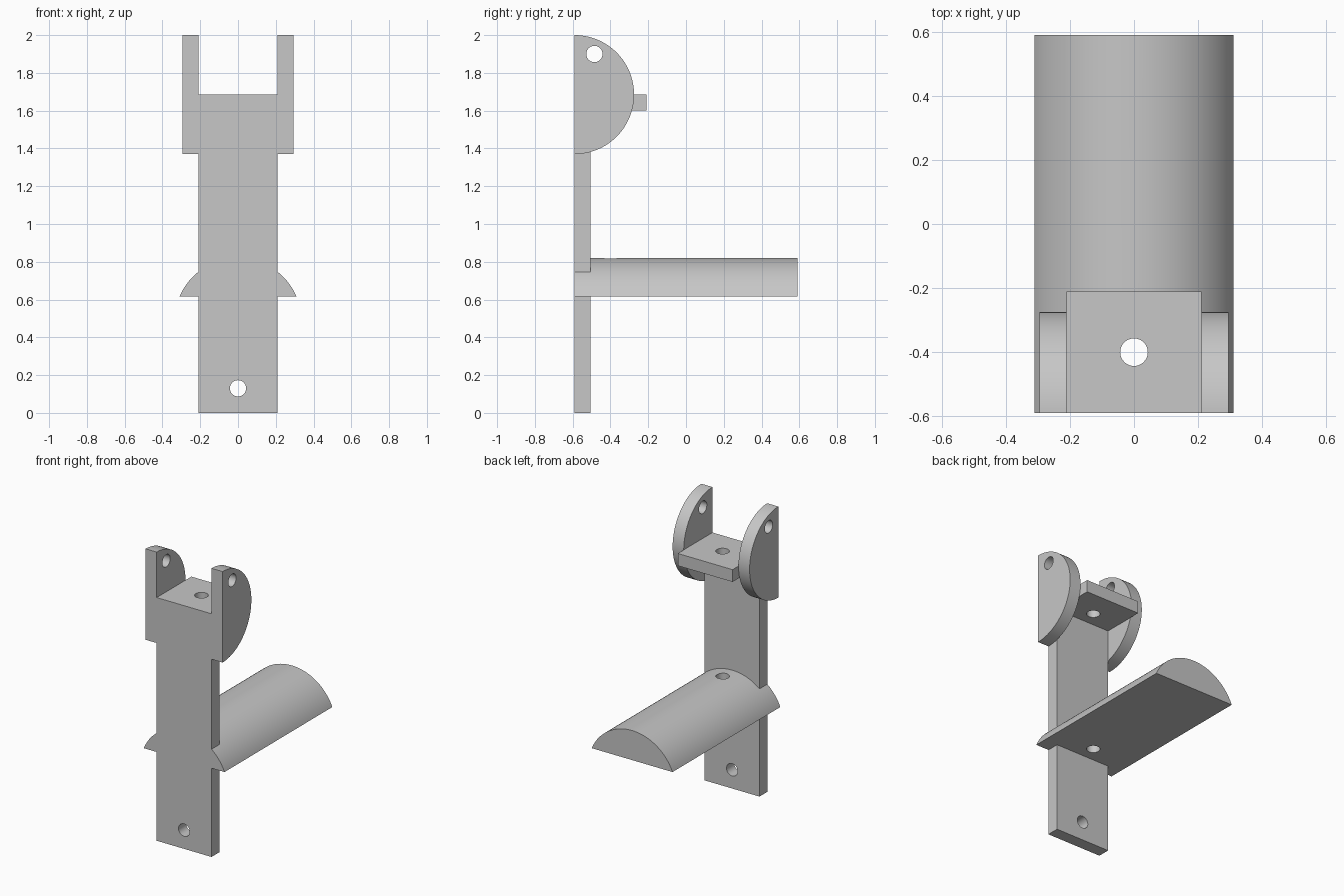
import bpy, bmesh, math
from mathutils import Vector

cube = bpy.data.objects.get("Cube")
if cube:
    bpy.data.objects.remove(cube, do_unlink=True)

grey = bpy.data.materials.new("light grey")
grey.use_nodes = True
colour = (0.57, 0.57, 0.57, 1)
grey.diffuse_color = colour
grey.node_tree.nodes["Principled BSDF"].inputs["Base Color"].default_value = colour

FRONT, BACK = -0.59, 0.59      # overall depth
THICK = 0.085                  # plate thickness
HALF = 0.21                    # half width of the upright
SHELF = 1.685                  # top of the upright and shelf
HOLE = 0.043                   # pin hole radius


def prism(name, points, depth):
    """Extrude a closed outline of 3D points along a vector."""
    bm = bmesh.new()
    face = bm.faces.new([bm.verts.new(p) for p in points])
    ext = bmesh.ops.extrude_face_region(bm, geom=[face])
    moved = [g for g in ext["geom"] if isinstance(g, bmesh.types.BMVert)]
    bmesh.ops.translate(bm, verts=moved, vec=Vector(depth))
    bmesh.ops.recalc_face_normals(bm, faces=bm.faces)
    mesh = bpy.data.meshes.new(name)
    bm.to_mesh(mesh)
    bm.free()
    mesh.materials.append(grey)
    obj = bpy.data.objects.new(name, mesh)
    bpy.context.collection.objects.link(obj)
    return obj


def block(name, x, y, z):
    outline = [(x[0], y[0], z[0]), (x[1], y[0], z[0]),
               (x[1], y[1], z[0]), (x[0], y[1], z[0])]
    return prism(name, outline, (0, 0, z[1] - z[0]))


def arc(radius, start, end, steps=64):
    """Points of a circular arc as (horizontal, vertical) pairs."""
    angles = [start + (end - start) * i / steps for i in range(steps + 1)]
    return [(radius * math.cos(a), radius * math.sin(a)) for a in angles]


def activate(obj):
    bpy.ops.object.select_all(action="DESELECT")
    obj.select_set(True)
    bpy.context.view_layer.objects.active = obj


def cut(obj, cutter):
    mod = obj.modifiers.new("cut", "BOOLEAN")
    mod.operation, mod.solver, mod.object = "DIFFERENCE", "EXACT", cutter
    activate(obj)
    bpy.ops.object.modifier_apply(modifier=mod.name)


def drill(objs, centre, axis):
    """Bore one round hole straight through the given parts."""
    c, d = Vector(centre), Vector(axis)
    u = d.orthogonal().normalized()
    v = d.normalized().cross(u)
    ring = [c + u * a + v * b for a, b in arc(HOLE, 0, math.tau, 40)[:-1]]
    tool = prism("drill", ring, d)
    tool.hide_render = True
    for obj in objs:
        cut(obj, tool)
    bpy.data.objects.remove(tool, do_unlink=True)


# Upright plate and the shelf behind its top
upright = block("upright", (-HALF, HALF), (FRONT, FRONT + THICK), (0, SHELF))
shelf = block("shelf", (-HALF, HALF), (FRONT + THICK, -0.21), (SHELF - THICK, SHELF))

# Half-round side cheeks
cheeks = []
for side, label in ((1, "left"), (-1, "right")):
    half_disc = [(side * HALF, FRONT + a, SHELF + b)
                 for a, b in arc(0.315, -math.pi / 2, math.pi / 2)]
    cheeks.append(prism(label + "_cheek", half_disc, (side * THICK, 0, 0)))

# Domed rest passing through the upright
base, half_width, rise = 0.615, 0.31, 0.205
radius = (half_width ** 2 + rise ** 2) / (2 * rise)
low = math.asin((radius - rise) / radius)
dome = [(a, FRONT, base + rise - radius + b)
        for a, b in arc(radius, low, math.pi - low)]
rest = prism("domed_rest", dome, (0, BACK - FRONT, 0))
cut(upright, rest)

# Pin holes
drill([upright], (0, -0.8, 0.13), (0, 0.5, 0))
drill([shelf, rest], (0, -0.4, 0.4), (0, 0, 1.5))
drill(cheeks, (-0.5, -0.485, 1.9), (1, 0, 0))

# Smooth curves with crisp edges
for part in [upright, shelf, rest] + cheeks:
    activate(part)
    bpy.ops.object.shade_smooth_by_angle(angle=math.radians(30))
